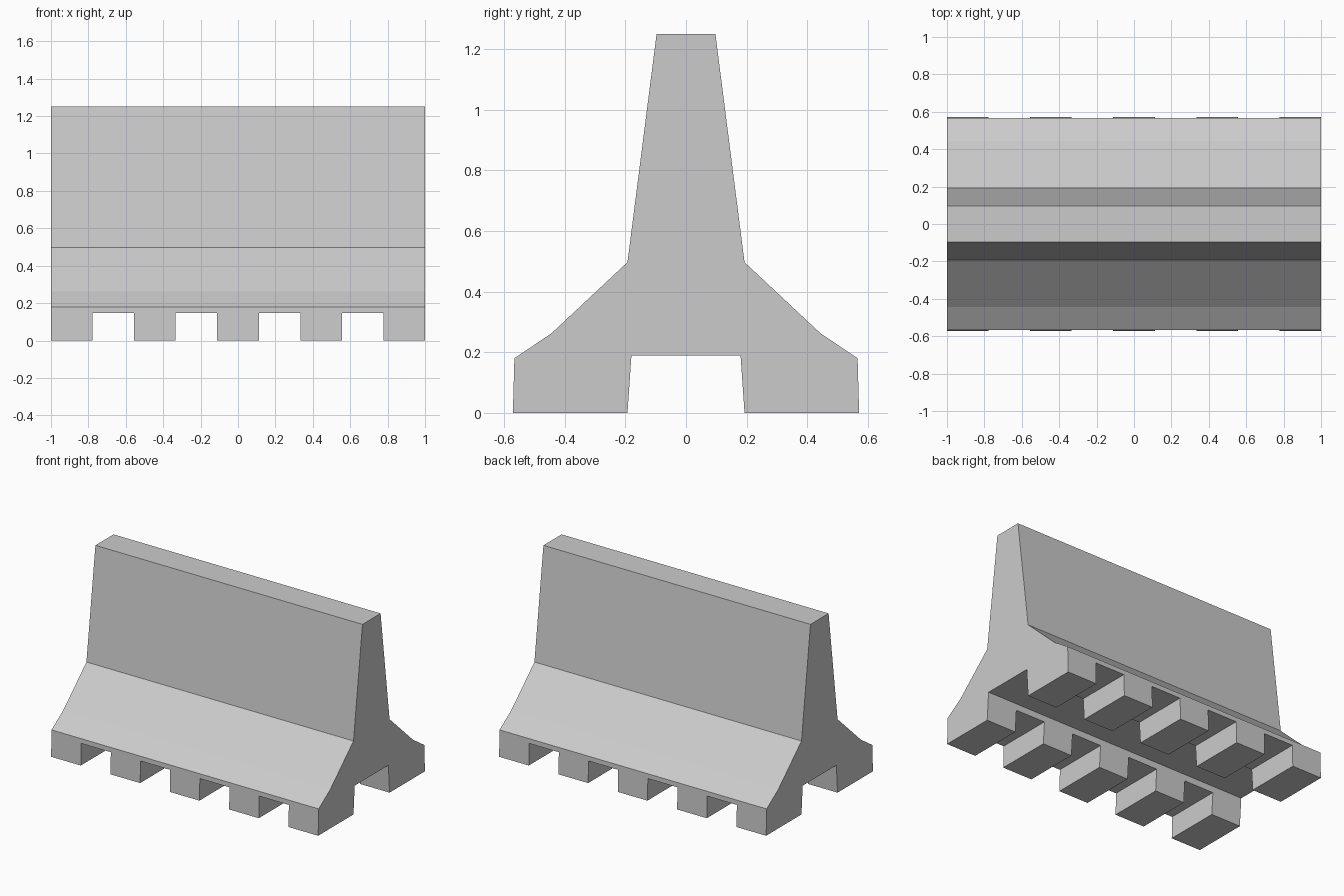
import bpy
import bmesh

cube = bpy.data.objects.get("Cube")
if cube:
    bpy.data.objects.remove(cube, do_unlink=True)

# One flat concrete colour
concrete = bpy.data.materials.new("concrete grey")
concrete.use_nodes = True
colour = (0.6, 0.6, 0.6, 1)
concrete.diffuse_color = colour
concrete.node_tree.nodes["Principled BSDF"].inputs["Base Color"].default_value = colour


def prism(name, outline, x0, x1):
    """Extrude a (y, z) outline along x."""
    bm = bmesh.new()
    face = bm.faces.new([bm.verts.new((x0, y, z)) for y, z in outline])
    ext = bmesh.ops.extrude_face_region(bm, geom=[face])
    moved = [v for v in ext["geom"] if isinstance(v, bmesh.types.BMVert)]
    bmesh.ops.translate(bm, verts=moved, vec=(x1 - x0, 0, 0))
    bmesh.ops.recalc_face_normals(bm, faces=bm.faces)
    mesh = bpy.data.meshes.new(name)
    bm.to_mesh(mesh)
    bm.free()
    mesh.materials.append(concrete)
    obj = bpy.data.objects.new(name, mesh)
    bpy.context.collection.objects.link(obj)
    return obj


# Barrier body: mirrored half profile, from the channel under it up to the top
half = [(0.18, 0.19), (0.193, 0), (0.571, 0), (0.566, 0.18),
        (0.443, 0.263), (0.193, 0.497), (0.097, 1.25)]
outline = half + [(-y, z) for y, z in reversed(half)]
barrier = prism("concrete_barrier", outline, -1, 1)

# Four crossways slots, leaving five feet along each side
step = 2 / 9
slot = [(-0.8, -0.1), (0.8, -0.1), (0.8, 0.148), (-0.8, 0.148)]
for i in range(4):
    x = -1 + step * (2 * i + 1)
    cutter = prism(f"slot_cutter_{i + 1}", slot, x, x + step)
    cutter.hide_render = True
    cutter.hide_viewport = True
    cutter.display_type = 'WIRE'
    mod = barrier.modifiers.new(f"slot_{i + 1}", 'BOOLEAN')
    mod.operation = 'DIFFERENCE'
    mod.solver = 'EXACT'
    mod.object = cutter
